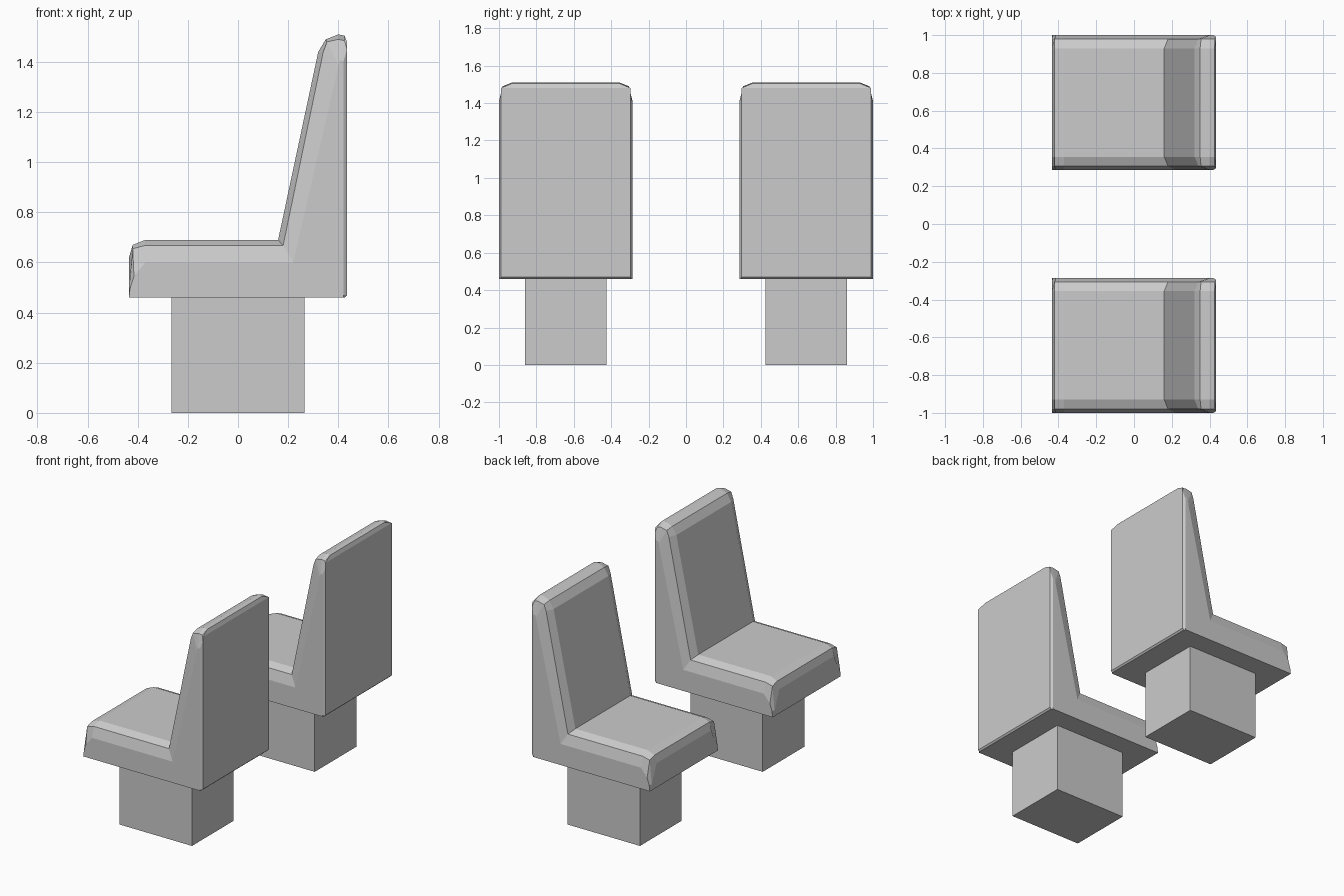
import bpy
import bmesh

cube = bpy.data.objects.get("Cube")
if cube:
    bpy.data.objects.remove(cube)

grey = bpy.data.materials.new("light_grey")
grey.use_nodes = True
colour = (0.6, 0.6, 0.6, 1)
grey.diffuse_color = colour
grey.node_tree.nodes["Principled BSDF"].inputs["Base Color"].default_value = colour

HALF_WIDTH = 0.357
ROW_OFFSET = 0.643
SEAT_BOTTOM = 0.46

# Seat profiles (x, z), from the flat side face to the rounded edge to the middle
side = [(-.435, .46), (-.43, .5), (-.415, .545), (-.37, .6), (.22, .6), (.395, 1.36),
        (.4, 1.39), (.405, 1.4), (.41, 1.41), (.42, 1.4), (.42, .47), (.42, .46)]
edge = [(-.435, .46), (-.435, .5), (-.42, .655), (-.37, .668), (.18, .668), (.34, 1.44),
        (.355, 1.48), (.4, 1.49), (.425, 1.485), (.435, 1.45), (.435, .47), (.425, .46)]
middle = [(-.435, .46), (-.435, .62), (-.42, .67), (-.37, .69), (.16, .69), (.32, 1.44),
          (.35, 1.49), (.4, 1.51), (.425, 1.505), (.435, 1.48), (.435, .47), (.425, .46)]
BACK_START = 9      # first profile point on the rear face


def finish(bm, name, y):
    """Turn a bmesh into a flat-shaded grey object."""
    bmesh.ops.recalc_face_normals(bm, faces=bm.faces)
    mesh = bpy.data.meshes.new(name)
    bm.to_mesh(mesh)
    bm.free()
    mesh.materials.append(grey)
    obj = bpy.data.objects.new(name, mesh)
    obj.location.y = y
    bpy.context.collection.objects.link(obj)


def make_seat(name, y):
    """One-piece cushion and backrest lofted across its width."""
    bm = bmesh.new()

    def ring(profile, inset, sign):
        # The rear corner has a much narrower chamfer than the front edges
        verts = []
        for i, (x, z) in enumerate(profile):
            d = min(inset, 0.01) if i >= BACK_START else inset
            verts.append(bm.verts.new((x, sign * (HALF_WIDTH - d), z)))
        return verts

    layers = [(side, 0), (edge, 0.02), (middle, 0.07)]
    rings = [ring(p, d, -1) for p, d in layers]
    rings += [ring(p, d, 1) for p, d in reversed(layers)]
    for a, b in zip(rings, rings[1:]):
        for i in range(len(a)):
            j = (i + 1) % len(a)
            bm.faces.new((a[i], a[j], b[j], b[i]))
    bm.faces.new(rings[0])
    bm.faces.new(rings[-1])
    finish(bm, name, y)


def make_pedestal(name, y):
    """Plain block under the seat."""
    bm = bmesh.new()
    bmesh.ops.create_cube(bm, size=1)
    bmesh.ops.scale(bm, vec=(0.53, 0.435, SEAT_BOTTOM), verts=bm.verts)
    bmesh.ops.translate(bm, vec=(0, 0, SEAT_BOTTOM / 2), verts=bm.verts)
    finish(bm, name, y)


for label, sign in (("front", -1), ("rear", 1)):
    make_seat(label + "_seat", sign * ROW_OFFSET)
    make_pedestal(label + "_pedestal", sign * ROW_OFFSET)
